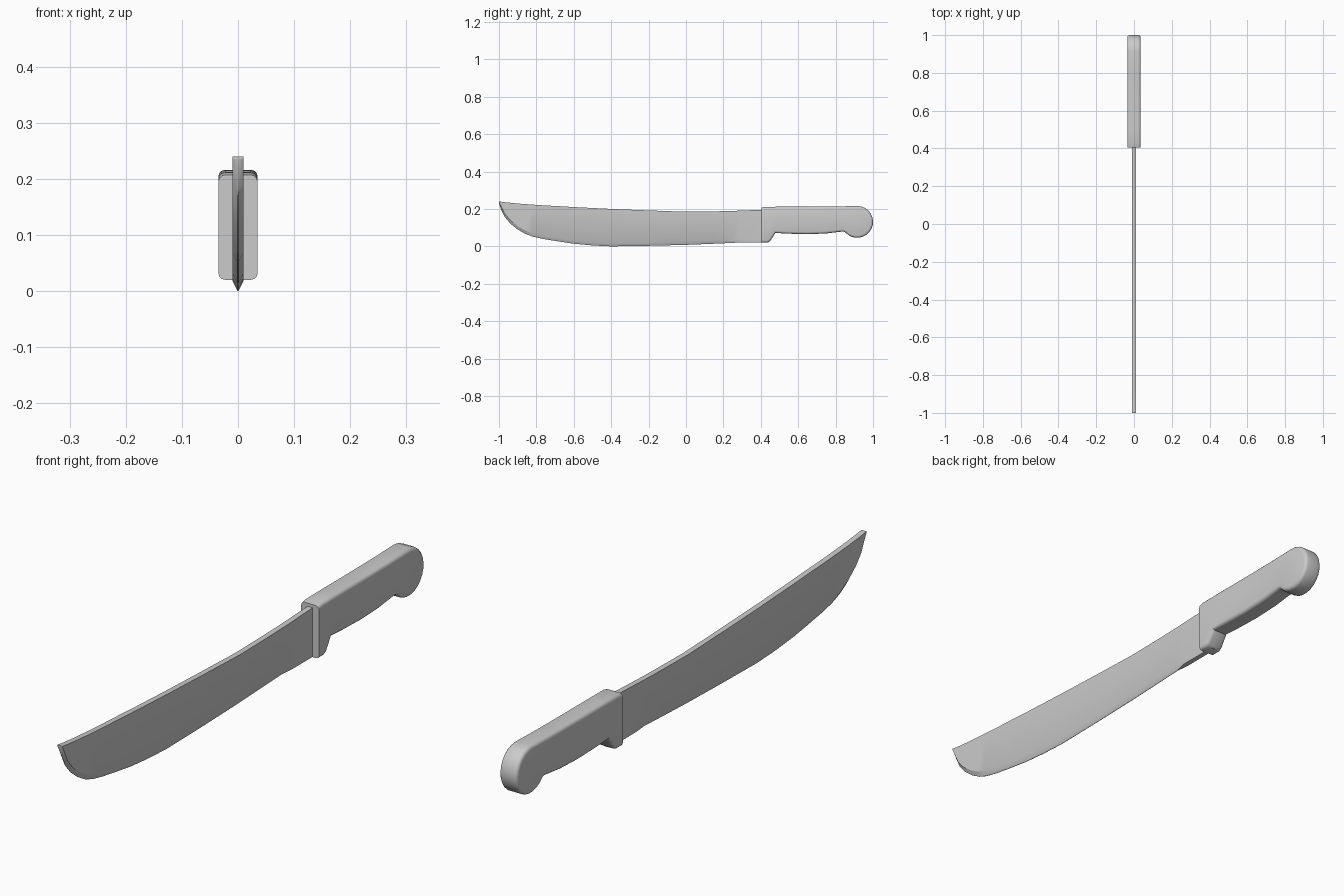
import bpy, bmesh, math

if "Cube" in bpy.data.objects:
    bpy.data.objects.remove(bpy.data.objects["Cube"])


def finish(bm, name, angle):
    bmesh.ops.recalc_face_normals(bm, faces=bm.faces)
    mesh = bpy.data.meshes.new(name)
    bm.to_mesh(mesh)
    bm.free()
    obj = bpy.data.objects.new(name, mesh)
    bpy.context.collection.objects.link(obj)
    bpy.ops.object.select_all(action='DESELECT')
    obj.select_set(True)
    bpy.context.view_layer.objects.active = obj
    bpy.ops.object.shade_smooth_by_angle(angle=math.radians(angle))
    return obj


# Blade: loft of six-sided sections (y, spine z, edge z), ground edge ends before the handle
stations = [(-1.0, .24, .232), (-.99, .239, .2), (-.97, .236, .158), (-.94, .233, .122),
            (-.9, .229, .09), (-.86, .226, .067), (-.82, .223, .052), (-.76, .219, .039),
            (-.68, .215, .026), (-.6, .21, .014), (-.5, .205, .005), (-.4, .2, 0),
            (-.2, .192, .003), (0, .185, .008), (.15, .187, .014), (.24, .189, .018),
            (.29, .191, .021), (.44, .197, .021)]
T = .01
bm = bmesh.new()
rings = []
for y, top, bottom in stations:
    edge = T * .95 if y > .25 else .0008
    shoulder = min(bottom + .018, bottom + (top - bottom) * .6)
    section = [(-T, top), (-T, shoulder), (-edge, bottom),
               (edge, bottom), (T, shoulder), (T, top)]
    rings.append([bm.verts.new((x, y, z)) for x, z in section])
for a, b in zip(rings, rings[1:]):
    for i in range(6):
        j = (i + 1) % 6
        bm.faces.new((a[i], a[j], b[j], b[i]))
bm.faces.new(rings[0])
bm.faces.new(rings[-1])
finish(bm, "blade", 28)

# Handle: side outline with finger guard, grip and round pommel
FRONT, W = .405, .035
outline = [(FRONT, .207), (FRONT, .02), (.437, .02), (.45, .028), (.478, .072),
           (.54, .068), (.65, .065), (.75, .069), (.825, .078), (.84, .079)]
cy, cz, r = .915, .131, .085
for k in range(17):
    a = math.radians(-140 + k * 230 / 16)
    outline.append((cy + r * math.cos(a), cz + r * math.sin(a)))
outline += [(.8, .213), (.65, .212), (.5, .212), (.42, .211)]

bm = bmesh.new()
left = bm.faces.new([bm.verts.new((-W, y, z)) for y, z in outline])
ext = bmesh.ops.extrude_face_region(bm, geom=[left], use_keep_orig=True)
for v in ext["geom"]:
    if isinstance(v, bmesh.types.BMVert):
        v.co.x = W
bmesh.ops.recalc_face_normals(bm, faces=bm.faces)

# Round the rims of both sides, leaving the flat front crisp
rims = [e for e in bm.edges
        if abs(e.verts[0].co.x - e.verts[1].co.x) < 1e-5
        and not all(abs(v.co.y - FRONT) < 1e-5 for v in e.verts)]
bmesh.ops.bevel(bm, geom=rims, offset=.012, segments=3, profile=.5,
                affect='EDGES', clamp_overlap=True)
finish(bm, "handle", 40)
